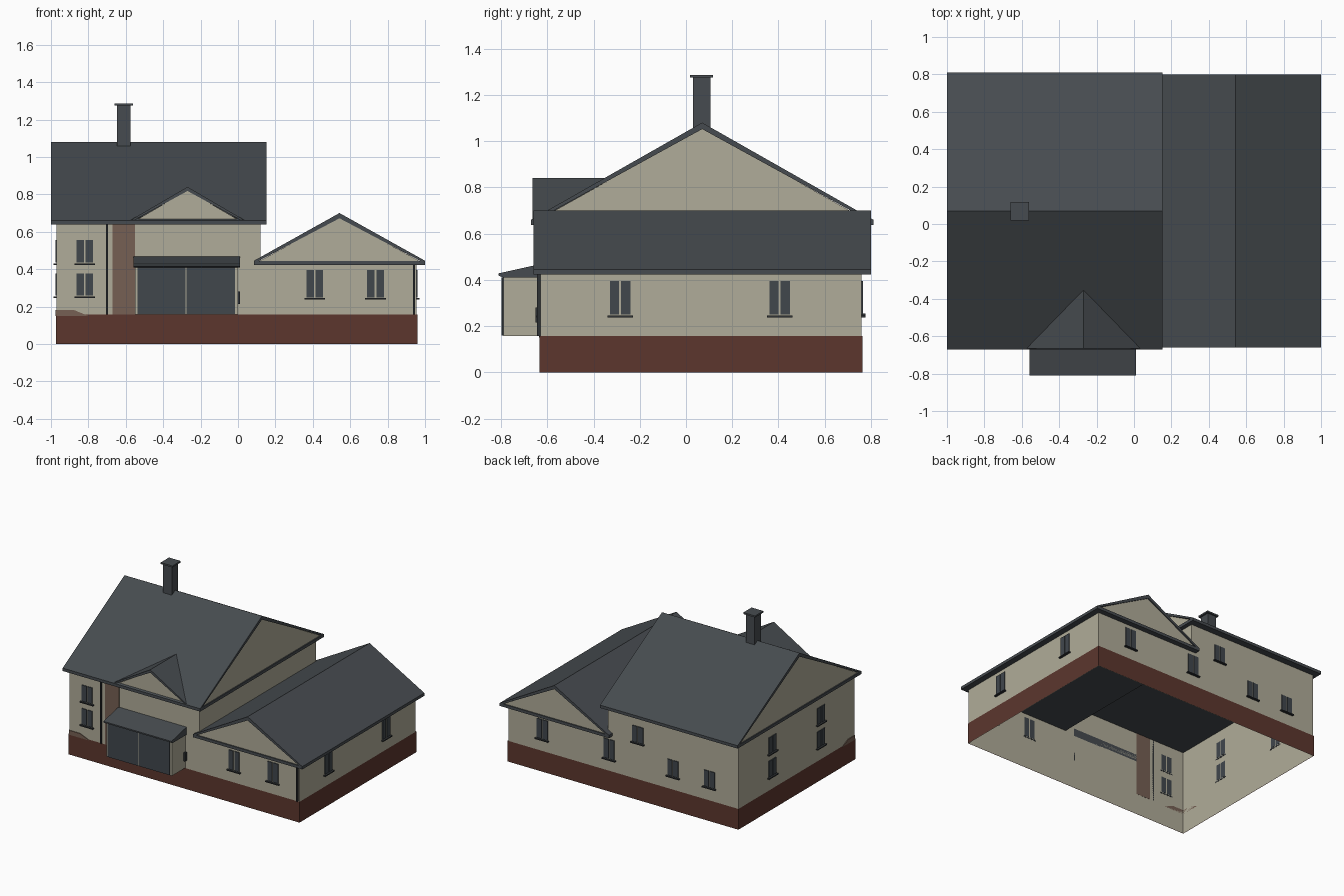
import bpy
import bmesh

cube = bpy.data.objects.get("Cube")
if cube:
    bpy.data.objects.remove(cube, do_unlink=True)


def material(name, color):
    m = bpy.data.materials.new(name)
    m.use_nodes = True
    m.diffuse_color = (*color, 1)
    m.node_tree.nodes["Principled BSDF"].inputs["Base Color"].default_value = (*color, 1)
    return m


CREAM = material("cream plaster", (0.434, 0.413, 0.319))
ROOF = material("slate roof", (0.062, 0.071, 0.079))
TRIM = material("dark trim", (0.028, 0.032, 0.036))
GLASS = material("dark glass", (0.052, 0.063, 0.073))
BRICK = material("red brown base", (0.107, 0.037, 0.027))
STONE = material("brown stone", (0.181, 0.117, 0.087))


def finish(name, bm, mat):
    bmesh.ops.recalc_face_normals(bm, faces=bm.faces)
    mesh = bpy.data.meshes.new(name)
    bm.to_mesh(mesh)
    bm.free()
    mesh.materials.append(mat)
    obj = bpy.data.objects.new(name, mesh)
    bpy.context.collection.objects.link(obj)
    return obj


def prism(name, profile, axis, a, b, mat, caps=True):
    """Extrude a closed profile from a to b along the given axis."""
    place = {"x": lambda p, t: (t, p[0], p[1]),
             "y": lambda p, t: (p[0], t, p[1]),
             "z": lambda p, t: (p[0], p[1], t)}[axis]
    bm = bmesh.new()
    start = [bm.verts.new(place(p, a)) for p in profile]
    end = [bm.verts.new(place(p, b)) for p in profile]
    for i in range(len(profile)):
        j = (i + 1) % len(profile)
        bm.faces.new((start[i], start[j], end[j], end[i]))
    if caps:
        bm.faces.new(start)
        bm.faces.new(end)
    return finish(name, bm, mat)


def rect(x0, x1, y0, y1):
    return [(x0, y0), (x1, y0), (x1, y1), (x0, y1)]


def box(name, x, y, z, mat):
    return prism(name, rect(*x, *y), "z", *z, mat)


def gable_roof(name, axis, mid, half, eave, apex, a, b, thick=0.028, band=True):
    """Chevron roof, cream gable infill and a flat soffit band."""
    lo, hi = mid - half, mid + half
    prism(name, [(lo, eave), (mid, apex), (hi, eave), (hi, eave - thick / 2),
                 (mid, apex - thick), (lo, eave - thick / 2)], axis, a, b, ROOF)
    inset = 0.008
    prism(name + "_gable", [(lo + 0.01, eave - 0.012), (hi - 0.01, eave - 0.012),
                            (mid, apex - thick + 0.004)],
          axis, a + inset, b - inset, CREAM)
    if band:
        prism(name + "_soffit", rect(lo, hi, eave - 0.022, eave), axis, a, b, ROOF)


# Wall shells and base
W, E, S, N = -0.97, 0.955, -0.63, 0.76
MAIN_E = 0.12
prism("lower_walls", rect(W, E, S, N), "z", 0, 0.43, CREAM, caps=False)
prism("upper_walls", rect(W, MAIN_E, S, N), "z", 0.43, 0.65, CREAM, caps=False)
o = 0.004
prism("base_course", rect(W - o, E + o, S - o, N + o), "z", 0, 0.157, BRICK, caps=False)

# Roofs
gable_roof("main_roof", "x", 0.07, 0.74, 0.66, 1.08, -1.0, 0.152)
gable_roof("wing_roof", "y", 0.5425, 0.4575, 0.445, 0.70, -0.66, 0.80)
gable_roof("dormer_roof", "y", -0.27, 0.305, 0.662, 0.84, -0.665, -0.35,
           thick=0.022, band=False)

# Chimney
box("chimney", (-0.648, -0.575), (0.03, 0.105), (1.0, 1.275), ROOF)
box("chimney_cap", (-0.66, -0.562), (0.018, 0.117), (1.275, 1.287), ROOF)

# Glazed porch
box("porch", (-0.55, 0.0), (-0.79, S), (0.157, 0.415), CREAM)
prism("porch_roof", [(-0.81, 0.418), (-0.81, 0.428), (S, 0.468), (S, 0.41), (-0.79, 0.41)],
      "x", -0.56, 0.01, ROOF)
for name, x0, x1 in (("left", -0.275, -0.015), ("right", -0.537, -0.28)):
    box(f"porch_glass_{name}", (x0, x1), (-0.796, -0.788), (0.16, 0.41), GLASS)
box("porch_centre_post", (-0.28, -0.275), (-0.798, -0.788), (0.16, 0.41), CREAM)


def on_wall(name, side, u, out, z, mat):
    """Box lying on a wall, spanning u along it and sticking out by out."""
    if side == "front":
        box(name, u, (S - out, S + 0.001), z, mat)
    elif side == "back":
        box(name, u, (N - 0.001, N + out), z, mat)
    elif side == "left":
        box(name, (E - 0.001, E + out), u, z, mat)
    else:
        box(name, (W - out, W + 0.001), u, z, mat)


def window(side, u, zc, h):
    z = (zc - h / 2, zc + h / 2)
    for s in (-1, 1):
        c = u + s * 0.0245
        on_wall(f"{side}_window_pane", side, (c - 0.02, c + 0.02), 0.006, z, GLASS)
    on_wall(f"{side}_window_sill", side, (u - 0.055, u + 0.055), 0.016,
            (z[0] - 0.012, z[0] - 0.004), TRIM)


# Windows: tall ones on the wing, short ones on the two storeys
LOW, HIGH = 0.318, 0.495
for side, places in {"front": (0.41, 0.735), "left": (-0.285, 0.405),
                     "back": (0.67, 0.11)}.items():
    for u in places:
        window(side, u, 0.322, 0.145)
for z in (LOW, HIGH):
    window("front", -0.82, z, 0.12)
    window("right", 0.356, z, 0.12)
    window("right", -0.226, z, 0.12)
for u, z in ((-0.13, HIGH), (-0.425, LOW), (-0.73, LOW)):
    window("back", u, z, 0.12)

# Stone panel and raised stone corner
on_wall("stone_panel", "front", (-0.67, -0.55), 0.006, (0.157, 0.645), STONE)
prism("stone_corner_front", [(W, 0.15), (-0.8, 0.15), (-0.88, 0.183), (W, 0.183)],
      "y", S - 0.005, S, STONE)
prism("stone_corner_side", [(S, 0.15), (-0.48, 0.15), (-0.55, 0.183), (S, 0.183)],
      "x", W - 0.005, W, STONE)

# Downpipes and wall lamp
box("main_downpipe", (-0.706, -0.696), (-0.645, S), (0.157, 0.65), TRIM)
box("wing_downpipe", (0.936, 0.946), (-0.645, S), (0.157, 0.43), TRIM)
box("wall_lamp", (0.0, 0.012), (-0.65, S), (0.215, 0.28), TRIM)
